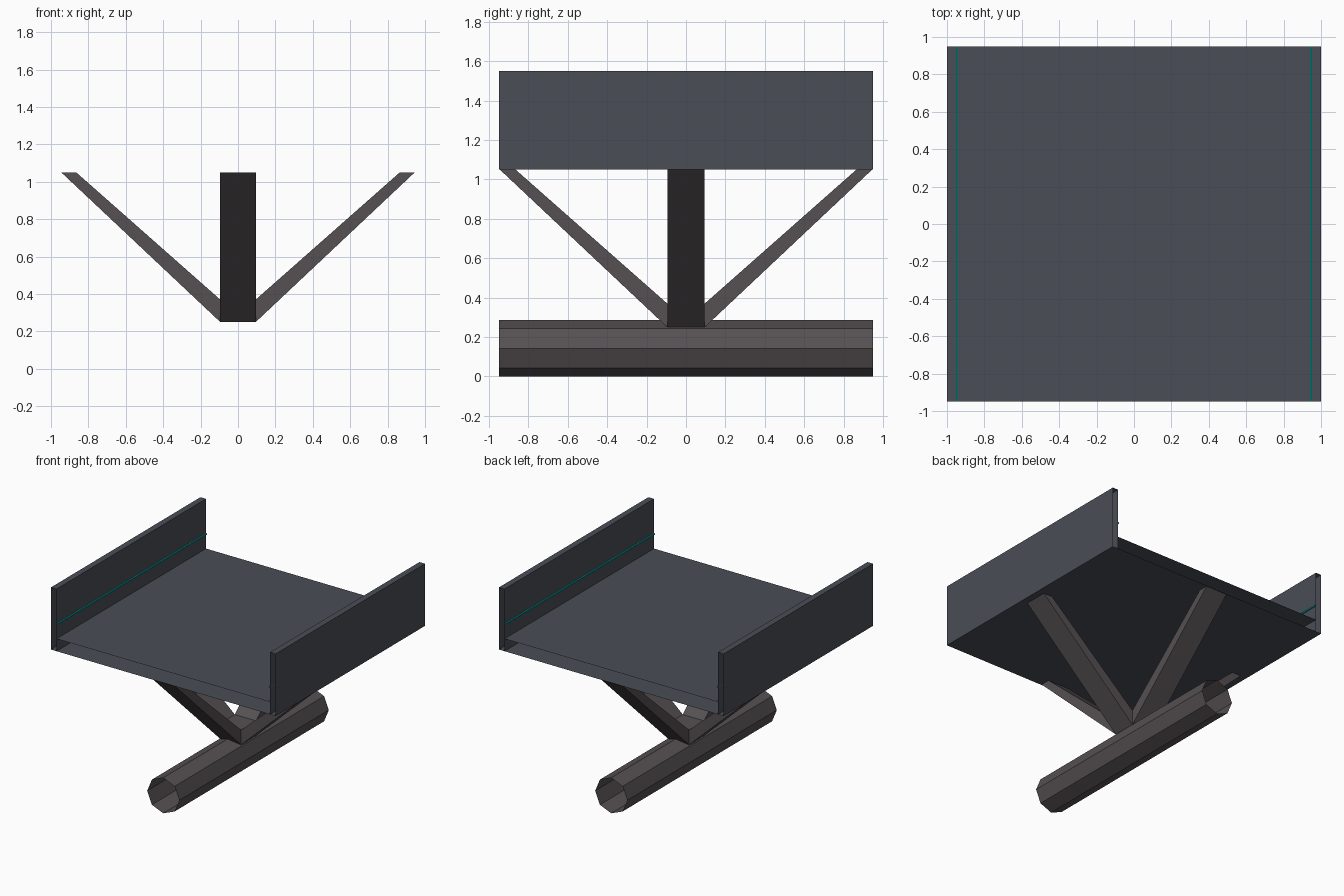
import bpy, bmesh, math

if "Cube" in bpy.data.objects:
    bpy.data.objects.remove(bpy.data.objects["Cube"])

HALF = 0.95  # half length along y


def material(name, rgb):
    m = bpy.data.materials.new(name)
    m.diffuse_color = (*rgb, 1)
    m.use_nodes = True
    m.node_tree.nodes["Principled BSDF"].inputs["Base Color"].default_value = m.diffuse_color
    return m


plate = material("blue_grey_metal", (0.07, 0.075, 0.095))
frame = material("warm_grey_metal", (0.092, 0.08, 0.085))
glow = material("teal_light", (0.0, 0.42, 0.4))


def finish(name, bm, mat):
    mesh = bpy.data.meshes.new(name)
    bm.to_mesh(mesh)
    bm.free()
    mesh.materials.append(mat)
    obj = bpy.data.objects.new(name, mesh)
    bpy.context.collection.objects.link(obj)
    return obj


def sweep(name, profile, mat, closed=True):
    """Run a counter-clockwise xz profile along y, leaving the ends open."""
    bm = bmesh.new()
    rings = [[bm.verts.new((x, y, z)) for x, z in profile] for y in (-HALF, HALF)]
    n = len(profile)
    for i in range(n if closed else n - 1):
        j = (i + 1) % n
        bm.faces.new((rings[0][i], rings[0][j], rings[1][j], rings[1][i]))
    return finish(name, bm, mat)


def rect(x0, x1, z0, z1):
    return [(x0, z0), (x1, z0), (x1, z1), (x0, z1)]


# Deck: top and bottom sheets, open at the front and back
sweep("deck_top", [(0.95, 1.15), (-0.95, 1.15)], plate, closed=False)
sweep("deck_bottom", [(-0.95, 1.05), (0.95, 1.05)], plate, closed=False)

# Side walls with a thin light strip along each inner face
for side, s in (("left", -1), ("right", 1)):
    sweep(side + "_wall", rect(*sorted((s * 0.95, s)), 1.05, 1.55), plate)
    sweep(side + "_light_strip", rect(*sorted((s * 0.94, s * 0.95)), 1.265, 1.275), glow)

# Open eight-sided pipe at the bottom
R = 0.143
sweep("base_pipe", [(R * math.cos(i * math.pi / 4), R + R * math.sin(i * math.pi / 4))
                    for i in range(8)], frame)

# Support: square hub with four splayed struts
W, LOW, HIGH, TOP = 0.095, 0.25, 0.37, 1.05
bm = bmesh.new()
for k in range(4):
    c, s = round(math.cos(k * math.pi / 2)), round(math.sin(k * math.pi / 2))
    section = [(W, LOW), (0.945, TOP), (0.865, TOP), (W, HIGH)]
    a, b = [[bm.verts.new((c * r - s * w, s * r + c * w, z)) for r, z in section]
            for w in (-W, W)]
    bm.faces.new(a)
    bm.faces.new(b[::-1])
    bm.faces.new((a[0], b[0], b[1], a[1]))
    bm.faces.new((a[2], b[2], b[3], a[3]))
for z, order in ((LOW, -1), (HIGH, 1)):
    bm.faces.new([bm.verts.new((x, y, z)) for x, y in
                  [(-W, -W), (W, -W), (W, W), (-W, W)][::order]])
bmesh.ops.remove_doubles(bm, verts=bm.verts[:], dist=1e-4)
bmesh.ops.recalc_face_normals(bm, faces=bm.faces[:])
finish("support_struts", bm, frame)
